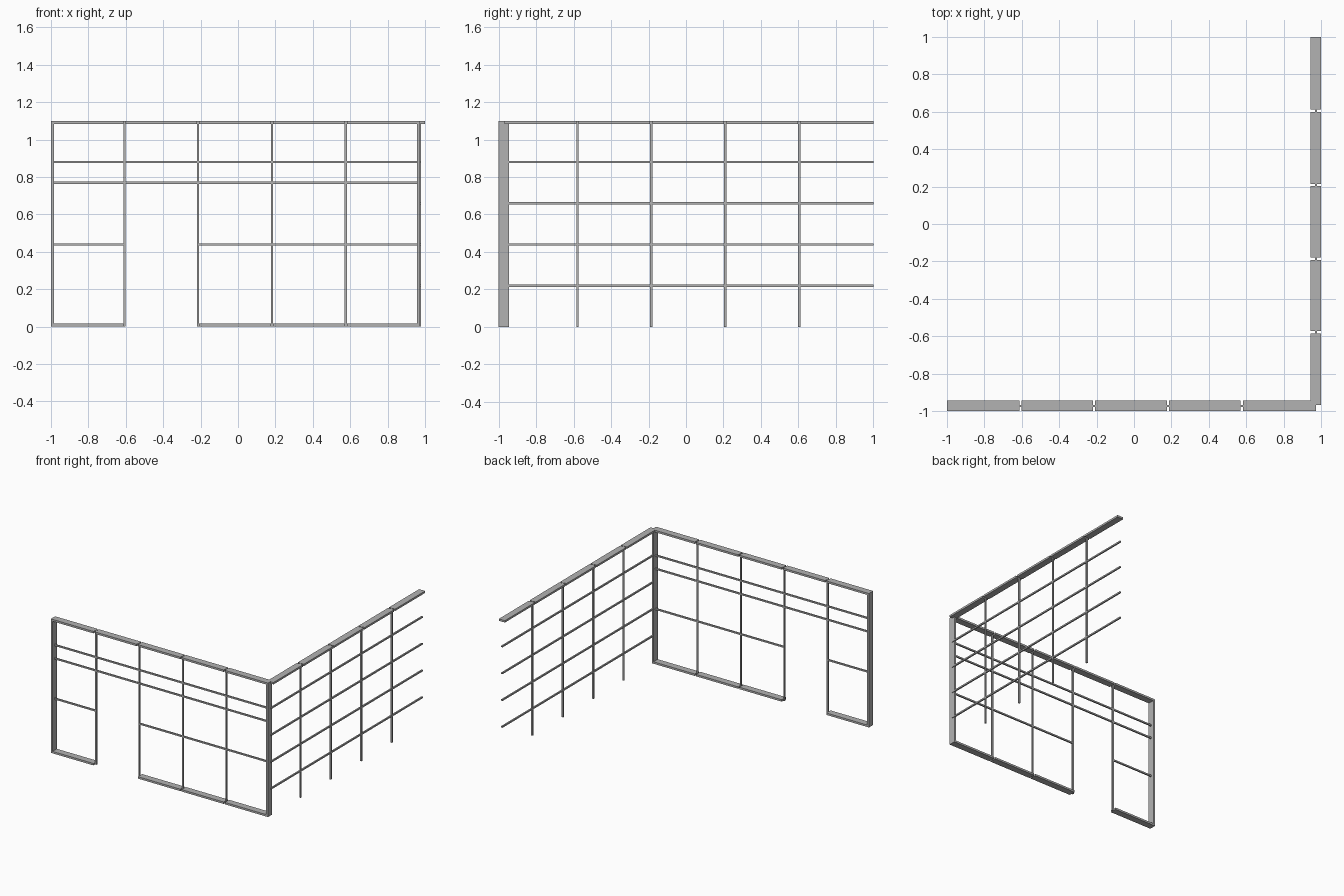
import bpy

cube = bpy.data.objects.get("Cube")
if cube:
    bpy.data.objects.remove(cube, do_unlink=True)

# One plain metal colour
metal = bpy.data.materials.new("grey_metal")
metal.use_nodes = True
GREY = (0.45, 0.45, 0.45, 1)
metal.diffuse_color = GREY
metal.node_tree.nodes["Principled BSDF"].inputs["Base Color"].default_value = GREY

H = 1.10       # wall height
DEPTH = 0.055  # depth of the outer frame plates
BAR = 0.012    # thickness of the slim bars
PLATE = 0.016  # thickness of the outer frame plates
MID = -0.9725  # centre line of the front wall (the side wall uses -MID)


def box(name, x, y, z):
    """Box from (min, max) pairs."""
    bpy.ops.mesh.primitive_cube_add(size=1, location=[(a + b) / 2 for a, b in (x, y, z)])
    ob = bpy.context.object
    ob.name = name
    ob.scale = [b - a for a, b in (x, y, z)]
    bpy.ops.object.transform_apply(location=False, rotation=False, scale=True)
    ob.data.materials.append(metal)


def around(c, w):
    return (c - w / 2, c + w / 2)


def bays(stops):
    """Spans between neighbouring bars, leaving a bar-wide gap at inner stops."""
    last = len(stops) - 2
    return [(stops[i] + (BAR / 2 if i else 0), stops[i + 1] - (BAR / 2 if i < last else 0))
            for i in range(last + 1)]


front_y = (-1.0, -1.0 + DEPTH)
side_x = (1.0 - DEPTH, 1.0)
bar_y = around(MID, BAR)
bar_x = around(-MID, BAR)
top_z = (H - PLATE, H)

# Front wall: end posts, studs, top and bottom rails
fx = [-1.0, -0.607, -0.214, 0.182, 0.576, 0.9725]
box("front_post_right", (fx[0], fx[0] + PLATE), front_y, (0, H))
box("front_post_corner", (fx[5] - PLATE, fx[5]), front_y, (0, H))
for x in fx[1:5]:
    box("front_stud", around(x, BAR), bar_y, (0, H))
for i, span in enumerate(bays(fx)):
    box("front_top_rail", span, front_y, top_z)
    if i != 1:  # the second bay is the doorway
        box("front_bottom_rail", span, front_y, (0, PLATE))

# Front wall: glazing bars
for z in (0.88, 0.77):
    box("front_cross_bar", (fx[0] + PLATE, fx[5] - PLATE), bar_y, around(z, BAR))
for a, b in ((fx[0] + PLATE, fx[1]), (fx[2], fx[5] - PLATE)):
    box("front_low_bar", (a, b), bar_y, around(0.44, BAR))

# Side wall: studs, top rail and cross bars
sy = [-0.968, -0.579, -0.186, 0.209, 0.605, 1.0]
for y in sy[1:5]:
    box("side_stud", bar_x, around(y, BAR), (0, H))
for span in bays(sy):
    box("side_top_rail", side_x, span, top_z)
for z in (0.22, 0.44, 0.66, 0.88):
    box("side_cross_bar", bar_x, (sy[0], 1.0), around(z, BAR))
